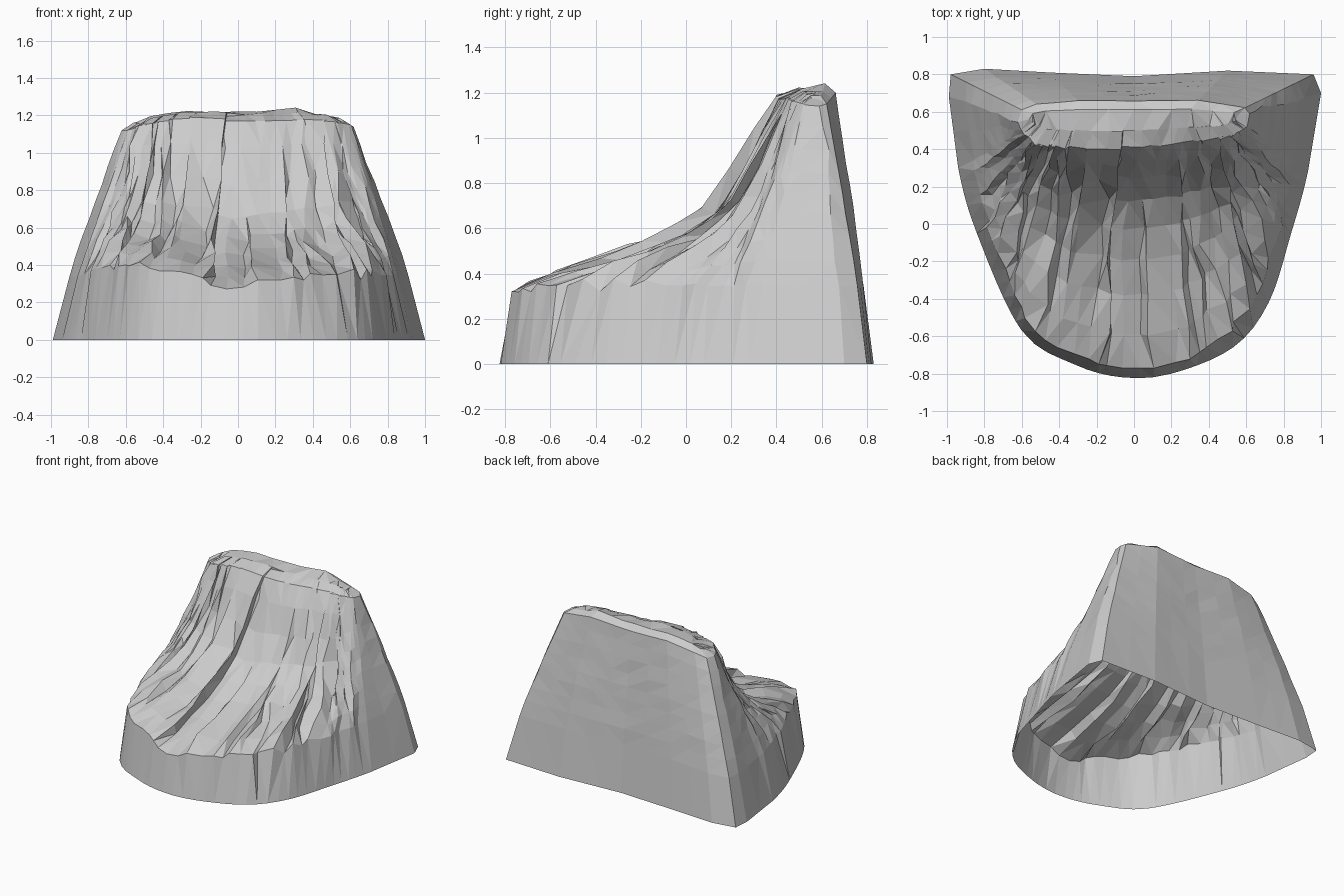
import bpy, bmesh, math, random
from mathutils import Vector

if "Cube" in bpy.data.objects:
    bpy.data.objects.remove(bpy.data.objects["Cube"])

random.seed(5)

# Key columns around the rock: base x, base y, crest x, crest y, crest z, shelf amount, rim height
KEYS = [
    (0.00, 0.79, 0.00, 0.66, 1.18, 0.0, 0.35),
    (-0.45, 0.81, -0.30, 0.66, 1.19, 0.0, 0.35),
    (-0.80, 0.83, -0.52, 0.64, 1.15, 0.0, 0.35),
    (-0.98, 0.80, -0.60, 0.61, 1.12, 0.0, 0.35),
    (-0.99, 0.68, -0.62, 0.55, 1.12, 0.0, 0.35),
    (-0.94, 0.30, -0.59, 0.48, 1.12, 0.0, 0.38),
    (-0.84, -0.05, -0.53, 0.43, 1.14, 0.5, 0.38),
    (-0.60, -0.57, -0.40, 0.41, 1.17, 1.0, 0.41),
    (-0.32, -0.75, -0.22, 0.40, 1.19, 1.0, 0.36),
    (-0.06, -0.82, -0.04, 0.41, 1.17, 1.0, 0.29),
    (0.20, -0.80, 0.15, 0.42, 1.17, 1.0, 0.33),
    (0.53, -0.66, 0.36, 0.44, 1.18, 1.0, 0.36),
    (0.72, -0.42, 0.46, 0.46, 1.17, 0.9, 0.355),
    (0.84, -0.05, 0.54, 0.48, 1.16, 0.6, 0.345),
    (0.93, 0.28, 0.60, 0.52, 1.15, 0.0, 0.335),
    (1.00, 0.70, 0.62, 0.58, 1.14, 0.0, 0.35),
    (0.96, 0.80, 0.59, 0.62, 1.15, 0.0, 0.35),
    (0.50, 0.82, 0.34, 0.66, 1.20, 0.0, 0.35),
]
# Rows: slope distance, slope rise, steep wall height fraction
ROWS = [(0.0, 0.0, 0.30), (0.15, 0.075, 0.40), (0.33, 0.135, 0.49), (0.49, 0.205, 0.58),
        (0.63, 0.295, 0.66), (0.75, 0.42, 0.74), (0.85, 0.62, 0.83), (0.93, 0.84, 0.92),
        (1.0, 1.0, 1.0)]


def spline(p0, p1, p2, p3, t):
    return 0.5 * (2 * p1 + (p2 - p0) * t + (2 * p0 - 5 * p1 + 4 * p2 - p3) * t * t
                  + (3 * p1 - p0 - 3 * p2 + p3) * t ** 3)


# Subdivide the keys: a rounded outline with more columns on the gullied front
columns = []
N = len(KEYS)
for i, a in enumerate(KEYS):
    b = KEYS[(i + 1) % N]
    front = max(a[5], b[5]) > 0.3
    n = max(1, round(math.dist(a[:2], b[:2]) / (0.075 if front else 0.2)))
    for j in range(n):
        col = [p + (q - p) * j / n for p, q in zip(a, b)]
        if front:
            for c in (0, 1):
                col[c] = spline(KEYS[i - 1][c], a[c], b[c], KEYS[(i + 2) % N][c], j / n)
        columns.append(col)


def column_points(col, gully):
    bx, by, tx, ty, tz, f, rz = col
    base, top = Vector((bx, by, 0)), Vector((tx, ty, tz))
    out = Vector((bx - tx, by - ty, 0)).normalized()
    side = Vector((-out.y, out.x, 0))
    back = by > 0.75
    inset = 0.04 + (0.13 if bx > 0 else 0.08) * bx * bx
    rz += f * random.uniform(-0.02, 0.02)
    pts = [base]
    drift = 0.0
    for k, (s, g, w) in enumerate(ROWS):
        wall = base.lerp(top, w ** 1.2)
        wall.z = tz * w
        shelf = base.lerp(top, inset + (1 - inset) * s)
        shelf.z = rz + (tz - rz) * g
        p = wall.lerp(shelf, f)
        if not back:
            # Gullies wander down the slope and fade at rim and crest
            weight = math.sin(math.pi * (k + 0.9) / (len(ROWS) + 0.6))
            steep = 0.85 if k > 4 or f < 0.5 else 0.25
            normal = (out * steep + Vector((0, 0, 1 - steep))).normalized()
            gully = 0.85 * gully + random.gauss(0, 0.015)
            p += normal * gully * weight * (0.2 + 0.8 * f)
            drift = 0.75 * drift + random.gauss(0, 0.008 + 0.012 * f)
            p += side * drift
        else:
            p += out * random.gauss(0, 0.002)
        pts.append(p)
    return pts


bm = bmesh.new()
grid = []
for i, col in enumerate(columns):
    pts = column_points(col, (0.02 if i % 2 else -0.02) + random.gauss(0, 0.025))
    # Rounded summit ring just inside the crest
    t = pts[-1]
    pts.append(Vector((t.x * 0.9, 0.575 + (t.y - 0.575) * 0.45,
                       col[4] + 0.035 + random.gauss(0, 0.006))))
    grid.append([bm.verts.new(p) for p in pts])

# Faceted walls and slope, open underneath
for a, b in zip(grid, grid[1:] + grid[:1]):
    for k in range(len(a) - 1):
        p, q, r, s = a[k], b[k], b[k + 1], a[k + 1]
        # Split each quad along its shorter diagonal
        if (p.co - r.co).length < (q.co - s.co).length:
            bm.faces.new((p, q, r))
            bm.faces.new((p, r, s))
        else:
            bm.faces.new((p, q, s))
            bm.faces.new((q, r, s))

# Summit cap
cap = bm.faces.new([c[-1] for c in grid])
bmesh.ops.triangulate(bm, faces=[cap])
bmesh.ops.recalc_face_normals(bm, faces=bm.faces)

mesh = bpy.data.meshes.new("rock_cliff")
bm.to_mesh(mesh)
bm.free()
rock = bpy.data.objects.new("rock_cliff", mesh)
bpy.context.collection.objects.link(rock)
